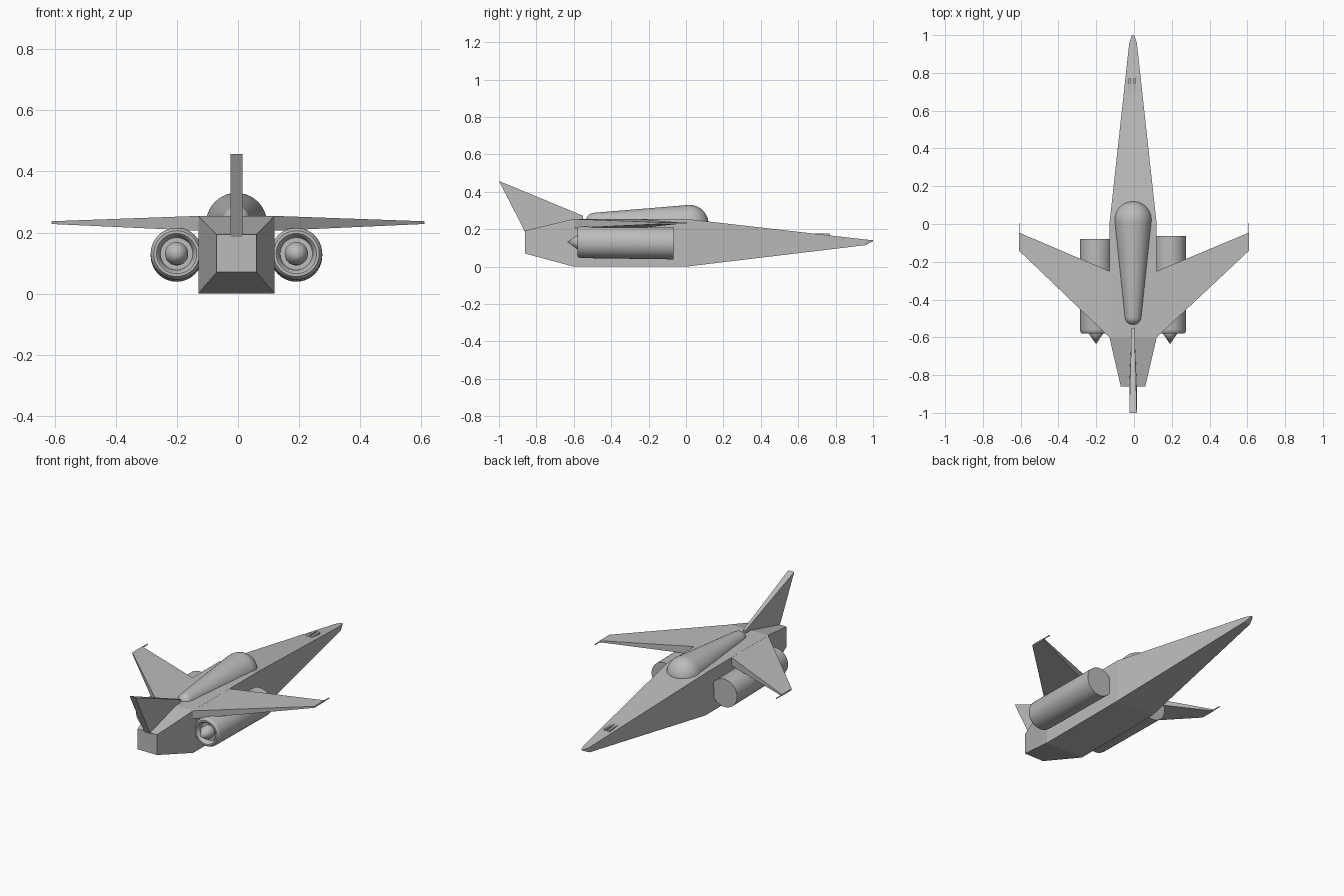
import bpy, bmesh, math
from mathutils import Vector, Matrix

if "Cube" in bpy.data.objects:
    bpy.data.objects.remove(bpy.data.objects["Cube"])

grey = bpy.data.materials.new("hull_grey")
grey.diffuse_color = (0.5, 0.5, 0.5, 1)
grey.use_nodes = True
grey.node_tree.nodes["Principled BSDF"].inputs["Base Color"].default_value = grey.diffuse_color
CX = -0.005  # the craft's centre line


def finish(name, bm, smooth=None):
    bmesh.ops.recalc_face_normals(bm, faces=bm.faces)
    me = bpy.data.meshes.new(name)
    bm.to_mesh(me)
    bm.free()
    me.materials.append(grey)
    if smooth:
        me.shade_smooth()
        me.set_sharp_from_angle(angle=math.radians(smooth))
    ob = bpy.data.objects.new(name, me)
    bpy.context.collection.objects.link(ob)
    return ob


def loft(name, rings):
    """Join equal-sized point rings into a closed, flat-faced solid."""
    bm = bmesh.new()
    vs = [[bm.verts.new(p) for p in r] for r in rings]
    n = len(vs[0])
    for a, b in zip(vs, vs[1:]):
        for i in range(n):
            j = (i + 1) % n
            bm.faces.new((a[i], a[j], b[j], b[i]))
    bm.faces.new(vs[0])
    bm.faces.new(vs[-1])
    return finish(name, bm)


def section(y, hw, z0, z1, x=CX):
    return [(x - hw, y, z0), (x + hw, y, z0), (x + hw, y, z1), (x - hw, y, z1)]


def lathe(name, profile, start, end, steps=40, smooth=35):
    """Spin (radius, distance) points round the axis running start -> end."""
    start, end = Vector(start), Vector(end)
    bm = bmesh.new()
    vs = [bm.verts.new((r, 0, d)) for r, d in profile]
    es = [bm.edges.new(p) for p in zip(vs, vs[1:])]
    bmesh.ops.spin(bm, geom=vs + es, axis=(0, 0, 1), cent=(0, 0, 0),
                   angle=2 * math.pi, steps=steps)
    bmesh.ops.remove_doubles(bm, verts=bm.verts, dist=1e-5)
    turn = (end - start).to_track_quat('Z', 'Y').to_matrix().to_4x4()
    bm.transform(Matrix.Translation(start) @ turn)
    return finish(name, bm, smooth)


# Fuselage: tapered tail, square middle, long pointed nose
loft("fuselage", [section(-0.86, 0.065, 0.07, 0.193),
                  section(-0.60, 0.125, 0.0, 0.255),
                  section(0.0, 0.125, 0.0, 0.255),
                  section(0.96, 0.02, 0.115, 0.145),
                  section(1.0, 0.006, 0.136, 0.141)])

# Canopy: a big sphere blended into a small one
r1, r2, length = 0.1, 0.045, 0.51
tilt = math.asin((r1 - r2) / length)
canopy = []
for i in range(13):
    a = -math.pi / 2 + (math.pi / 2 + tilt) * i / 12
    canopy.append((r1 * math.cos(a), r1 * math.sin(a)))
for i in range(13):
    a = tilt + (math.pi / 2 - tilt) * i / 12
    canopy.append((r2 * math.cos(a), length + r2 * math.sin(a)))
lathe("canopy", canopy, (CX, 0.02, 0.23), (CX, -0.49, 0.243))

# Tail fin: wedge, thin in front and thick behind
fin = [(-0.55, 0.20, 0.008), (-0.55, 0.272, 0.008),
       (-1.0, 0.458, 0.02), (-0.86, 0.185, 0.02)]
loft("tail_fin", [[(CX + s * w, y, z) for y, z, w in fin] for s in (-1, 1)])

for side, name in ((-1, "left"), (1, "right")):
    # Forward-swept wing with a thin probe on the tip
    root, tip = CX + side * 0.125, side * 0.61
    loft(name + "_wing", [
        [(root, -0.60, 0.206), (root, -0.25, 0.206),
         (root, -0.25, 0.2545), (root, -0.60, 0.2545)],
        [(tip, -0.14, 0.228), (tip, -0.045, 0.228),
         (tip, -0.045, 0.237), (tip, -0.14, 0.237)]])
    loft(name + "_wing_probe", [section(y, 0.002, 0.23, 0.235, side * 0.608)
                                for y in (-0.14, 0.005)])

    # Engine: flat front, rounded rear rim, recessed nozzle with a cone
    x = CX + side * 0.196
    front = -0.08 if side < 0 else -0.065
    n = front + 0.58
    lathe(name + "_engine", [
        (0, 0), (0.085, 0), (0.085, n - 0.02), (0.082, n - 0.008), (0.075, n),
        (0.066, n), (0.059, n - 0.007), (0.056, n - 0.02), (0.053, n - 0.03),
        (0.038, n - 0.03), (0.038, n), (0, n + 0.056)],
        (x, front, 0.124), (x, -0.58, 0.131))

    # Small raised slats on the nose
    loft(name + "_nose_slat", [section(y, 0.007, 0.155, 0.178, -0.009 + side * 0.013)
                               for y in (0.69, 0.77)])
